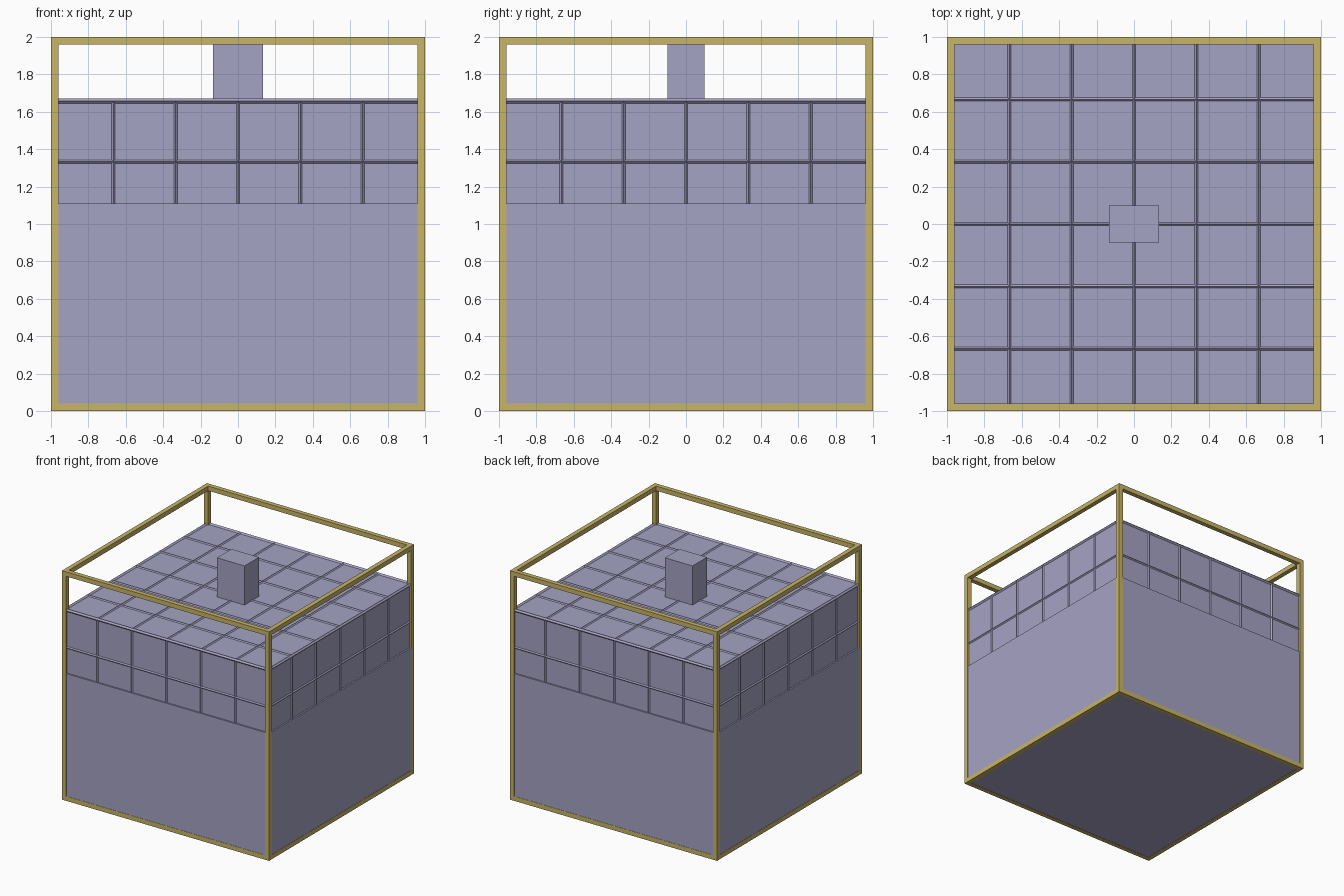
import bpy, bmesh, math
from mathutils import Matrix, Vector

if "Cube" in bpy.data.objects:
    bpy.data.objects.remove(bpy.data.objects["Cube"])


def material(name, rgb):
    m = bpy.data.materials.new(name)
    m.diffuse_color = (*rgb, 1)
    m.use_nodes = True
    m.node_tree.nodes["Principled BSDF"].inputs["Base Color"].default_value = m.diffuse_color
    return m


LILAC = material("lilac grey", (0.376, 0.366, 0.55))
GOLD = material("dull gold", (0.58, 0.46, 0.14))


def finish(name, bm, mat):
    bmesh.ops.recalc_face_normals(bm, faces=bm.faces)
    mesh = bpy.data.meshes.new(name)
    bm.to_mesh(mesh)
    bm.free()
    mesh.materials.append(mat)
    ob = bpy.data.objects.new(name, mesh)
    bpy.context.collection.objects.link(ob)
    return ob


def add_box(bm, lo, hi):
    lo, hi = Vector(lo), Vector(hi)
    mat = Matrix.Translation((lo + hi) / 2) @ Matrix.Diagonal((*(hi - lo), 1))
    bmesh.ops.create_cube(bm, size=1, matrix=mat)


def box(name, lo, hi, mat):
    bm = bmesh.new()
    add_box(bm, lo, hi)
    return finish(name, bm, mat)


def add_rod(bm, a, b, r):
    """Diamond-section rod from a to b, its points along the other two axes."""
    a, b = Vector(a), Vector(b)
    turn = {0: Matrix.Rotation(math.pi / 2, 4, 'Y'),
            1: Matrix.Rotation(math.pi / 2, 4, 'X'),
            2: Matrix.Identity(4)}
    axis = max(range(3), key=lambda i: abs((b - a)[i]))
    bmesh.ops.create_cone(bm, cap_ends=True, segments=4, radius1=r, radius2=r,
                          depth=(b - a).length,
                          matrix=Matrix.Translation((a + b) / 2) @ turn[axis])


# Outer frame: four posts, with beams between them at the top and bottom
T = 0.04
bm = bmesh.new()
for s in (-1, 1):
    for t in (-1, 1):
        px, py = s * (1 - T / 2), t * (1 - T / 2)
        h = T / 2
        add_box(bm, (px - h, py - h, 0), (px + h, py + h, 2))
    for z in (0, 2 - T):
        c = s * (1 - T / 2)
        add_box(bm, (-1 + T, c - T / 2, z), (1 - T, c + T / 2, z + T))
        add_box(bm, (c - T / 2, -1 + T, z), (c + T / 2, 1 - T, z + T))
finish("outer_frame", bm, GOLD)

# Lower body, a hair inside the frame
E = 0.998
BODY_TOP = 1.11
box("lower_body", (-E, -E, 0.002), (E, E, BODY_TOP), LILAC)

# Upper tiled block, set in a little
S, TOP = 0.985, 1.658
box("upper_block", (-S, -S, BODY_TOP), (S, S, TOP), LILAC)

# Raised seams between the tiles
R = 0.009
bm = bmesh.new()
for i in range(-2, 3):
    p = i / 3
    add_rod(bm, (p, -S, TOP), (p, S, TOP), R)
    add_rod(bm, (-S, p, TOP), (S, p, TOP), R)
    for s in (-S, S):
        add_rod(bm, (p, s, BODY_TOP), (p, s, TOP), R)
        add_rod(bm, (s, p, BODY_TOP), (s, p, TOP), R)
for s in (-S, S):
    add_rod(bm, (-S, s, 4 / 3), (S, s, 4 / 3), R)
    add_rod(bm, (s, -S, 4 / 3), (s, S, 4 / 3), R)
finish("tile_seams", bm, LILAC)

# Thicker seam around the top rim
bm = bmesh.new()
for s in (-S, S):
    add_rod(bm, (-S, s, TOP), (S, s, TOP), 0.013)
    add_rod(bm, (s, -S, TOP), (s, S, TOP), 0.013)
finish("rim_seam", bm, LILAC)

# Small block standing in the middle of the top
box("centre_block", (-0.133, -0.1, TOP - 0.01), (0.133, 0.1, 2), LILAC)
